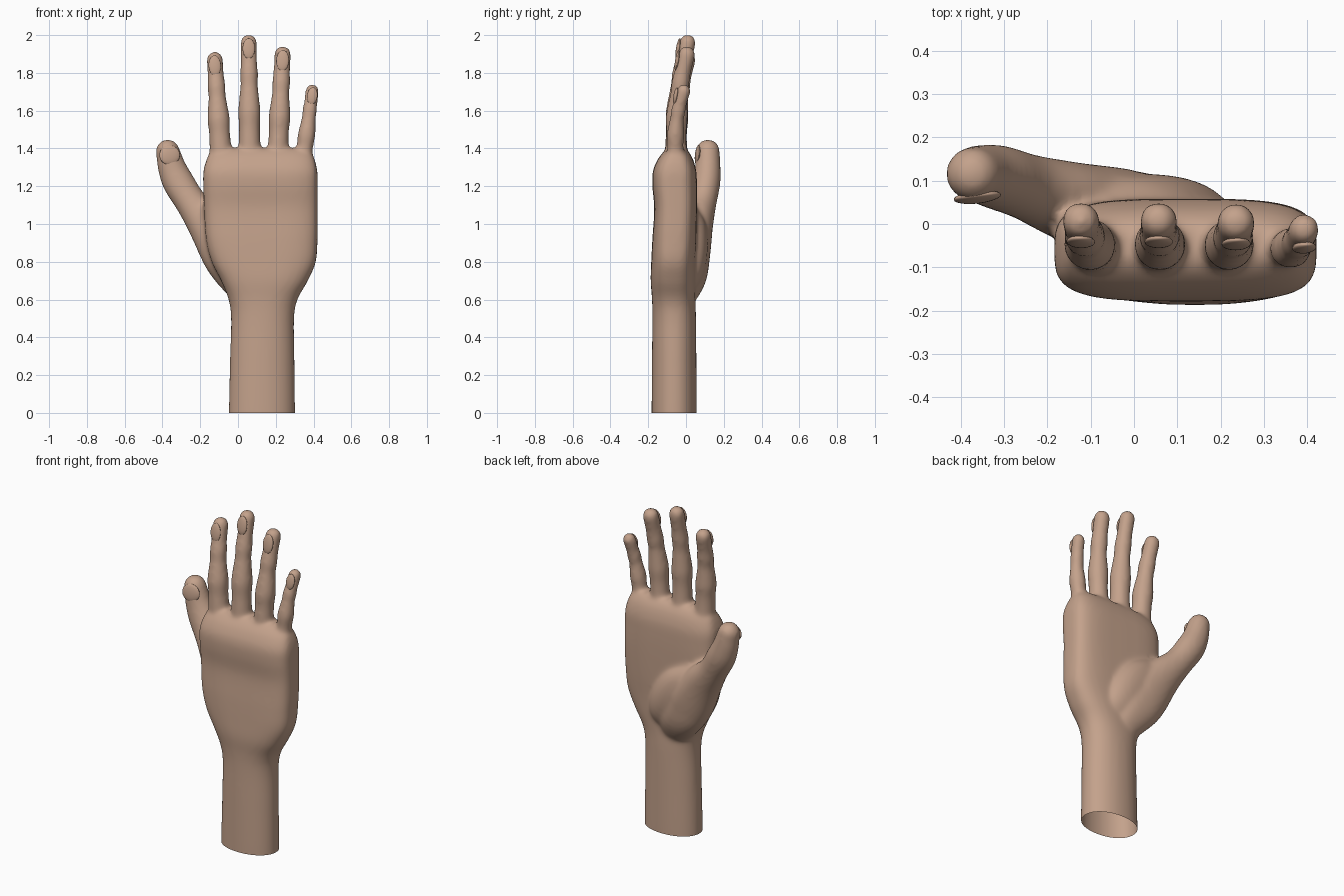
import bpy, bmesh, math
from mathutils import Vector

if "Cube" in bpy.data.objects:
    bpy.data.objects.remove(bpy.data.objects["Cube"])

skin = bpy.data.materials.new("warm tan skin")
skin.diffuse_color = (0.55, 0.36, 0.26, 1)
skin.use_nodes = True
skin.node_tree.nodes["Principled BSDF"].inputs["Base Color"].default_value = skin.diffuse_color


def spline(rows, steps=6):
    """Catmull-Rom interpolation of rows of numbers."""
    out = []
    for i in range(len(rows) - 1):
        a, b, c, d = (rows[max(i - 1, 0)], rows[i], rows[i + 1],
                      rows[min(i + 2, len(rows) - 1)])
        for s in range(steps):
            t = s / steps
            out.append([0.5 * (2 * q + (r - p) * t + (2 * p - 5 * q + 4 * r - w) * t * t
                               + (3 * q - p - 3 * r + w) * t ** 3)
                        for p, q, r, w in zip(a, b, c, d)])
    return out + [list(rows[-1])]


def loft(bm, rows, tilt=True, n=40):
    """Skin closed superellipse rings: x, y, z, radius across, radius deep, exponent."""
    rows = spline(rows)
    rings = []
    for i, (x, y, z, ra, rb, e) in enumerate(rows):
        u, v = Vector((1, 0, 0)), Vector((0, 1, 0))
        if tilt:
            t = Vector(rows[min(i + 1, len(rows) - 1)][:3]) - Vector(rows[max(i - 1, 0)][:3])
            t.normalize()
            u = (u - t * u.dot(t)).normalized()
            v = t.cross(u)
        ring = []
        for k in range(n):
            c, s = math.cos(2 * math.pi * k / n), math.sin(2 * math.pi * k / n)
            p = Vector((x, y, z))
            p += u * ra * math.copysign(abs(c) ** (2 / e), c)
            p += v * rb * math.copysign(abs(s) ** (2 / e), s)
            ring.append(bm.verts.new(p))
        rings.append(ring)
    for a, b in zip(rings, rings[1:]):
        for k in range(n):
            bm.faces.new((a[k], a[(k + 1) % n], b[(k + 1) % n], b[k]))
    bm.faces.new(rings[0][::-1])
    bm.faces.new(rings[-1])


def ball(bm, center, r):
    res = bmesh.ops.create_uvsphere(bm, u_segments=24, v_segments=16, radius=r)
    bmesh.ops.translate(bm, verts=res["verts"], vec=center)


bm = bmesh.new()

# Forearm, wrist and palm: x0, x1, y0, y1, z, exponent
palm = [(-.05, .302, -.182, .057, -.1, 2.1), (-.048, .302, -.182, .057, .05, 2.1),
        (-.042, .299, -.18, .055, .3, 2.1), (-.037, .297, -.178, .053, .5, 2.2),
        (-.05, .315, -.18, .05, .6, 2.4), (-.09, .37, -.187, .05, .7, 2.7),
        (-.14, .412, -.184, .05, .8, 3), (-.17, .421, -.178, .055, .92, 3.3),
        (-.18, .422, -.168, .058, 1.08, 3.6), (-.184, .422, -.178, .058, 1.2, 3.6),
        (-.183, .42, -.175, .054, 1.28, 3.6), (-.165, .405, -.148, .036, 1.345, 3.4),
        (-.145, .385, -.115, .012, 1.385, 3), (-.125, .365, -.09, -.01, 1.4, 3)]
loft(bm, [((a + b) / 2, (c + d) / 2, z, (b - a) / 2, (d - c) / 2, e)
          for a, b, c, d, z, e in palm], tilt=False)

# Thumb with the fleshy mound at its root
thumb = [(.09, -.03, .58, .08, .06, 2), (.03, .02, .71, .125, .085, 2.2),
         (-.05, .03, .84, .14, .098, 2.2), (-.15, .055, .99, .115, .088, 2),
         (-.245, .085, 1.11, .085, .076, 2), (-.315, .108, 1.22, .084, .074, 2),
         (-.35, .115, 1.3, .075, .068, 2), (-.37, .116, 1.38, .064, .062, 2)]
loft(bm, thumb)
ball(bm, (-.372, .116, 1.385), .063)
# Mound filling the palm beside the thumb
loft(bm, [(.1, -.04, .6, .1, .06, 2), (.09, .0, .72, .14, .09, 2.2),
          (.04, .01, .86, .16, .105, 2.2), (-.04, .01, 1.0, .15, .095, 2.2),
          (-.11, -.01, 1.1, .08, .06, 2)], tilt=False)

# Fingers: base x, tip x, base z, tip z, base radius, tip radius, tip y
fingers = {"index": (-.086, -.123, 1.30, 1.913, .066, .044, .008),
           "middle": (.062, .057, 1.30, 2.004, .066, .044, .008),
           "ring": (.207, .236, 1.30, 1.942, .062, .045, .004),
           "little": (.338, .393, 1.28, 1.741, .05, .037, -.012)}
# Knuckle profile: fraction of length, radius factor, y
knuckles = [(0, .98, -.05), (.18, .93, -.052), (.32, .92, -.05), (.44, 1.02, -.047),
            (.54, .95, -.042), (.66, .84, -.034), (.75, .9, -.026), (.85, .84, -.014)]
nails = {}
for name, (xb, xt, zb, zt, rb, rt, yt) in fingers.items():
    top = zt - rt
    rows = []
    for f, k, y in knuckles:
        r = k * (rb + (rt * 1.12 - rb) * f)
        rows.append((xb + (xt - xb) * f, y + (yt - .008) * f, zb + (top - zb) * f, r, r, 2))
    rows.append((xt, yt, top, rt, rt, 2))
    loft(bm, rows)
    ball(bm, (xt, yt, top), rt)
    nails[name] = ((xt, yt - rt * .93 - .008, top - rt * .7),
                   (rt * .75, .012, rt * 1.25), (-.16, (xt - xb) / (zt - zb), 0))

# Fuse everything into one continuous skin
bmesh.ops.recalc_face_normals(bm, faces=bm.faces)
mesh = bpy.data.meshes.new("hand")
bm.to_mesh(mesh)
bm.free()
hand = bpy.data.objects.new("hand", mesh)
bpy.context.collection.objects.link(hand)
mod = hand.modifiers.new("fuse", "REMESH")
mod.mode = "VOXEL"
mod.voxel_size = .0105
bpy.context.view_layer.update()
bm = bmesh.new()
bm.from_object(hand, bpy.context.evaluated_depsgraph_get())
hand.modifiers.clear()
for _ in range(7):
    bmesh.ops.smooth_vert(bm, verts=bm.verts, factor=.5,
                          use_axis_x=True, use_axis_y=True, use_axis_z=True)
# Open cut end of the forearm
bmesh.ops.bisect_plane(bm, geom=bm.verts[:] + bm.edges[:] + bm.faces[:],
                       plane_co=(0, 0, 0), plane_no=(0, 0, -1), clear_outer=True)
for f in bm.faces:
    f.smooth = True
    f.material_index = 0
bm.to_mesh(mesh)
bm.free()
mesh.materials.append(skin)

# Fingernails
nails["thumb"] = ((-.362, .062, 1.365), (.055, .014, .052), (-.1, -.15, .12))
for name, (loc, size, rot) in nails.items():
    bpy.ops.mesh.primitive_uv_sphere_add(segments=24, ring_count=14, radius=1,
                                         location=loc, rotation=rot)
    nail = bpy.context.object
    nail.name = name + "_nail"
    nail.scale = size
    nail.data.materials.append(skin)
    bpy.ops.object.shade_smooth()
